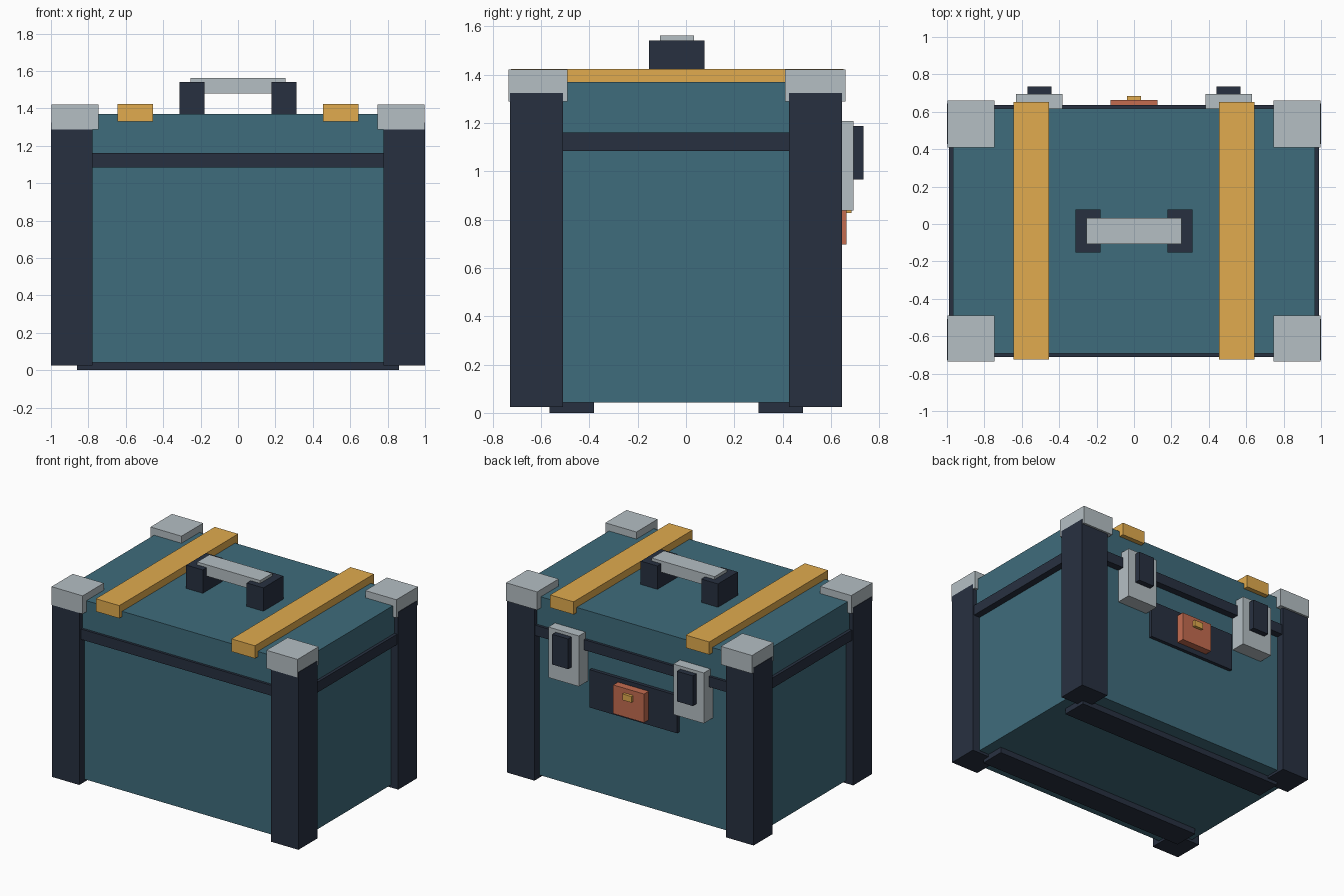
import bpy

if "Cube" in bpy.data.objects:
    bpy.data.objects.remove(bpy.data.objects["Cube"])


def material(name, rgb):
    # sRGB 0-255 to linear
    lin = [((c / 255 + 0.055) / 1.055) ** 2.4 for c in rgb]
    m = bpy.data.materials.new(name)
    m.diffuse_color = (*lin, 1.0)
    m.use_nodes = True
    m.node_tree.nodes["Principled BSDF"].inputs["Base Color"].default_value = m.diffuse_color
    return m


TEAL = material("teal_panel", (63, 108, 124))
DARK = material("dark_trim", (39, 48, 64))
GREY = material("grey_metal", (181, 191, 196))
GOLD = material("gold_strap", (225, 171, 78))
COPPER = material("copper_plate", (196, 108, 80))


def box(name, mat, x, y, z):
    """Box from (min, max) pairs on each axis."""
    bpy.ops.mesh.primitive_cube_add(size=1)
    o = bpy.context.object
    o.name = name
    for v in o.data.vertices:
        v.co = [lo + (c + 0.5) * (hi - lo) for c, (lo, hi) in zip(v.co, (x, y, z))]
    o.data.materials.append(mat)
    return o


def pair(name, mat, x, y, z):
    """Box on the right and its mirror on the left."""
    box(name + "_right", mat, x, y, z)
    box(name + "_left", mat, (-x[1], -x[0]), y, z)


# Main case: inset body, seam band and wider lid
box("body", TEAL, (-0.94, 0.94), (-0.665, 0.585), (0.042, 1.10))
box("seam_band", DARK, (-0.99, 0.99), (-0.71, 0.636), (1.084, 1.16))
box("lid", TEAL, (-0.968, 0.968), (-0.692, 0.617), (1.15, 1.369))

# Corner posts and metal caps
for side, post_y, cap_y in (("front", (-0.728, -0.508), (-0.735, -0.49)),
                            ("back", (0.427, 0.645), (0.41, 0.66))):
    pair(side + "_post", DARK, (0.777, 1.0), post_y, (0.024, 1.324))
    pair(side + "_cap", GREY, (0.745, 0.997), cap_y, (1.288, 1.421))

# Skids under the floor
for side, y in (("front", (-0.565, -0.38)), ("back", (0.30, 0.485))):
    box(side + "_skid", DARK, (-0.86, 0.86), y, (0.0, 0.045))

# Straps over the lid
pair("strap", GOLD, (0.455, 0.645), (-0.725, 0.652), (1.33, 1.423))

# Carry handle
pair("handle_mount", DARK, (0.178, 0.313), (-0.153, 0.077), (1.36, 1.54))
box("handle_grip", GREY, (-0.255, 0.255), (-0.108, 0.033), (1.478, 1.561))

# Latches on the back
pair("latch_plate", GREY, (0.383, 0.63), (0.575, 0.694), (0.838, 1.208))
pair("latch_lever", DARK, (0.441, 0.57), (0.68, 0.735), (0.965, 1.186))

# Lock on the back
box("lock_backing", DARK, (-0.355, 0.355), (0.57, 0.61), (0.66, 0.937))
box("lock_plate", COPPER, (-0.125, 0.125), (0.60, 0.664), (0.697, 0.907))
box("lock_catch", GOLD, (-0.037, 0.037), (0.65, 0.685), (0.828, 0.873))
